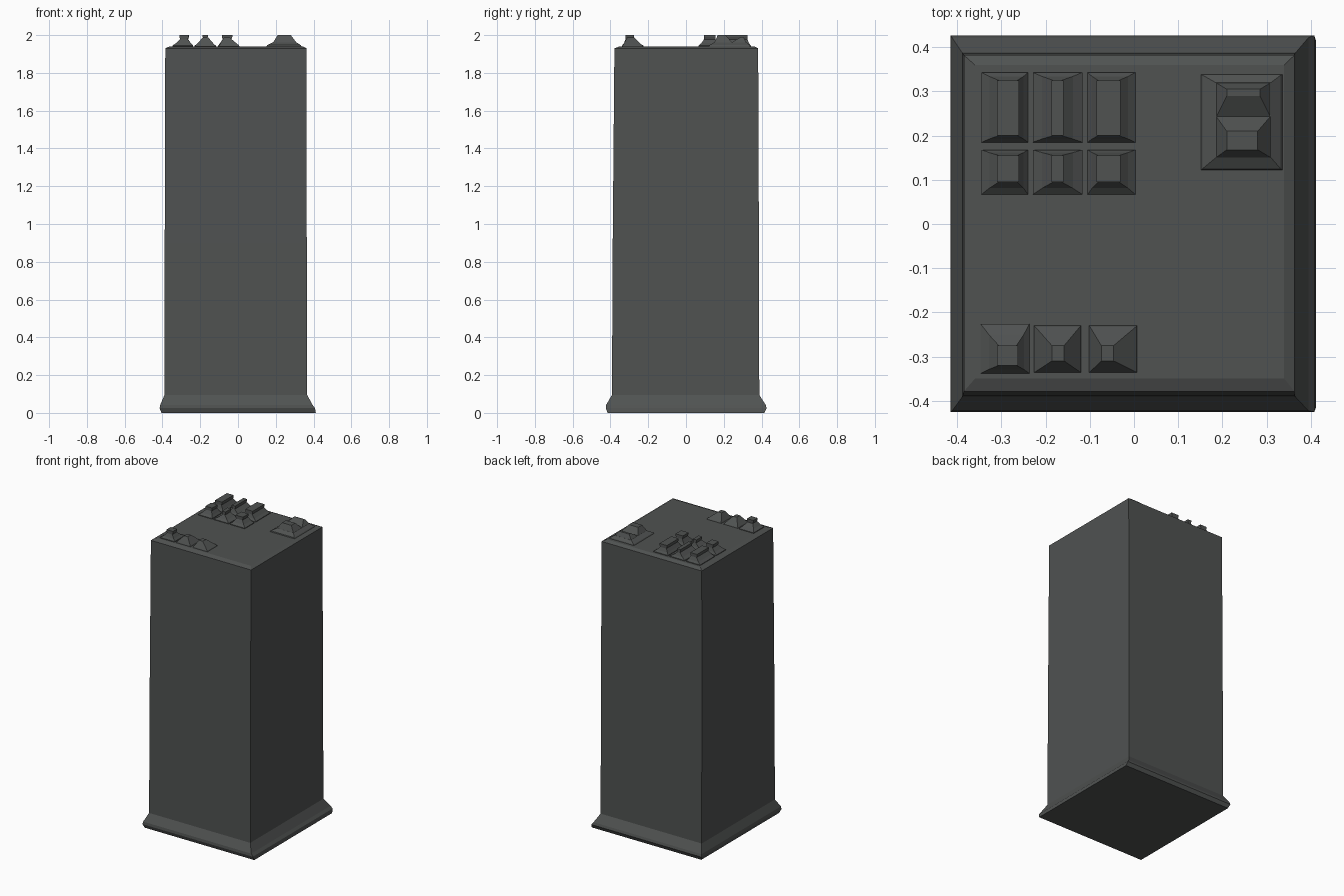
import bpy, bmesh

mat = bpy.data.materials.new("dark_grey")
mat.diffuse_color = (0.08, 0.085, 0.083, 1)


def loft(name, rings):
    """Stack rectangles (x0, x1, y0, y1, z) into a closed solid."""
    bm = bmesh.new()
    loops = []
    for x0, x1, y0, y1, z in rings:
        loops.append([bm.verts.new(p) for p in
                      ((x0, y0, z), (x1, y0, z), (x1, y1, z), (x0, y1, z))])
    for a, b in zip(loops, loops[1:]):
        for i in range(4):
            j = (i + 1) % 4
            bm.faces.new((a[i], a[j], b[j], b[i]))
    bm.faces.new(loops[0][::-1])
    bm.faces.new(loops[-1])
    bmesh.ops.recalc_face_normals(bm, faces=bm.faces)
    me = bpy.data.meshes.new(name)
    bm.to_mesh(me)
    bm.free()
    me.materials.append(mat)
    ob = bpy.data.objects.new(name, me)
    bpy.context.collection.objects.link(ob)
    return ob


# Tower shaft with flared plinth and slightly raised roof
loft("tower", [
    (-0.405, 0.412, -0.415, 0.415, 0.0),
    (-0.415, 0.408, -0.425, 0.427, 0.025),
    (-0.412, 0.395, -0.423, 0.422, 0.042),
    (-0.389, 0.366, -0.392, 0.388, 0.095),
    (-0.388, 0.364, -0.388, 0.386, 0.9),
    (-0.385, 0.363, -0.379, 0.382, 1.93),
    (-0.360, 0.340, -0.350, 0.360, 1.941),
])


def vent(name, base, top):
    """Flared roof vent: wide skirt, narrow neck, small block on top."""
    bx0, bx1, by0, by1 = base
    x0, x1, y0, y1 = top
    k = 0.5
    mid = [t + (b - t) * k for b, t in zip(base, top)]
    loft(name, [(*base, 1.935), (*base, 1.945), (*mid, 1.957),
                (x0 + .004, x1 - .004, y0, y1, 1.978),
                (*top, 1.99), (*top, 2.0)])


# Three rows of roof vents
columns = [(-0.345, -0.24, -0.31, -0.26),
           (-0.229, -0.117, -0.187, -0.16),
           (-0.105, 0.003, -0.085, -0.03)]
rows = [("back", 0.185, 0.343, 0.20, 0.325),
        ("middle", 0.067, 0.168, 0.095, 0.155)]
for label, b0, b1, t0, t1 in rows:
    for i, (x0, x1, u0, u1) in enumerate(columns):
        vent(f"{label}_vent_{i + 1}", (x0, x1, b0, b1), (u0, u1, t0, t1))

vent("front_vent_1", (-0.347, -0.237, -0.338, -0.226), (-0.31, -0.262, -0.32, -0.275))
for i, (x0, x1, c) in enumerate([(-0.229, -0.117, -0.172), (-0.105, 0.01, -0.06)]):
    loft(f"front_vent_{i + 2}", [
        (x0, x1, -0.338, -0.228, 1.935),
        (x0 + .005, x1 - .005, -0.335, -0.232, 1.946),
        (c - .014, c + .014, -0.31, -0.275, 1.988)])

# Large roof unit: skirt, tall front block, lower rear ridge
loft("roof_unit_skirt", [(0.148, 0.34, 0.12, 0.34, 1.935),
                         (0.155, 0.332, 0.125, 0.337, 1.947),
                         (0.185, 0.31, 0.15, 0.32, 1.962)])
loft("roof_unit_front", [(0.185, 0.31, 0.15, 0.245, 1.96),
                         (0.21, 0.28, 0.168, 0.21, 2.0)])
loft("roof_unit_rear", [(0.185, 0.31, 0.24, 0.32, 1.96),
                        (0.21, 0.285, 0.29, 0.305, 1.99)])
